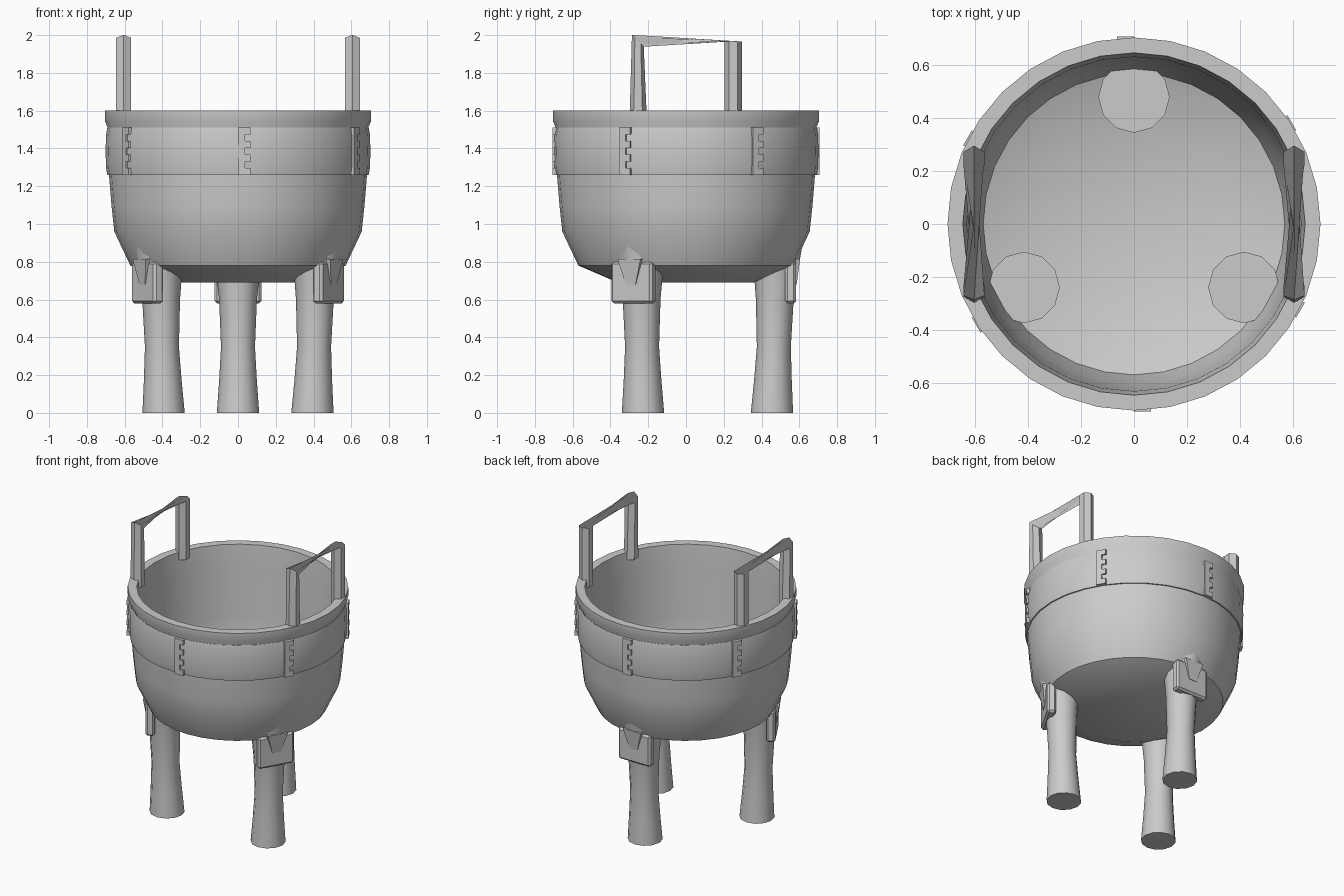
import bpy, bmesh, math
from mathutils import Matrix, Vector

if "Cube" in bpy.data.objects:
    bpy.data.objects.remove(bpy.data.objects["Cube"])


def finish(bm, name, angle=35, bevel=0):
    bmesh.ops.remove_doubles(bm, verts=bm.verts, dist=1e-5)
    bmesh.ops.recalc_face_normals(bm, faces=bm.faces)
    me = bpy.data.meshes.new(name)
    bm.to_mesh(me)
    bm.free()
    ob = bpy.data.objects.new(name, me)
    bpy.context.collection.objects.link(ob)
    if bevel:
        mod = ob.modifiers.new("bevel", 'BEVEL')
        mod.width, mod.segments = bevel, 1
    if angle:
        bpy.ops.object.select_all(action='DESELECT')
        bpy.context.view_layer.objects.active = ob
        ob.select_set(True)
        bpy.ops.object.shade_smooth_by_angle(angle=math.radians(angle))
    return ob


def lathe(name, profile, n=32, closed=False):
    bm = bmesh.new()
    vs = [bm.verts.new((r, 0, z)) for r, z in profile]
    pairs = list(zip(vs, vs[1:])) + ([(vs[-1], vs[0])] if closed else [])
    edges = [bm.edges.new(p) for p in pairs]
    bmesh.ops.spin(bm, geom=vs + edges, cent=(0, 0, 0), axis=(0, 0, 1),
                   angle=2 * math.pi, steps=n, use_merge=True)
    return finish(bm, name)


def loft(name, rings, angle=0, bevel=0):
    """Skin consecutive vertex rings and cap both ends."""
    bm = bmesh.new()
    rv = [[bm.verts.new(p) for p in ring] for ring in rings]
    n = len(rv[0])
    for a, b in zip(rv, rv[1:]):
        for i in range(n):
            j = (i + 1) % n
            bm.faces.new((a[i], a[j], b[j], b[i]))
    bm.faces.new(rv[0])
    bm.faces.new(rv[-1])
    return finish(bm, name, angle, bevel)


def circle(cx, cy, z, r, n, start=0.0):
    return [(cx + r * math.cos(start + 2 * math.pi * i / n),
             cy + r * math.sin(start + 2 * math.pi * i / n), z) for i in range(n)]


def rect(x0, x1, w, z):
    return [(x0, -w, z), (x1, -w, z), (x1, w, z), (x0, w, z)]


def turn(ob, deg):
    ob.matrix_world = Matrix.Rotation(math.radians(deg), 4, 'Z')


# Hollow bowl with everted lip
lathe("bowl", [(0, .69), (.36, .69), (.57, .78), (.655, .96), (.67, 1.1), (.683, 1.26),
               (.69, 1.51), (.705, 1.545), (.705, 1.60), (.647, 1.60), (.632, 1.45),
               (.62, 1.1), (.605, .96), (.57, .81), (.36, .73), (0, .72)])

# Raised decorative band
lathe("band", [(.67, 1.26), (.692, 1.26), (.699, 1.30), (.701, 1.385),
               (.699, 1.47), (.692, 1.51), (.67, 1.51)], closed=True)

# Three legs, each with a mask plate and a nose wedge
for k, deg in enumerate((-30, 90, 210)):
    prof = [(.455, .112, 0), (.46, .10, .17), (.465, .09, .35), (.47, .10, .60),
            (.475, .115, .74), (.48, .135, .88)]
    leg = loft(f"leg_{k}", [circle(c, 0, z, r, 12) for c, r, z in prof], 40)
    mask = loft(f"leg_mask_{k}", [rect(.525, .583, .125, .58), rect(.525, .583, .125, .80)],
                0, .013)
    nose = loft(f"mask_nose_{k}", [rect(.54, .586, .03, .68), rect(.54, .604, .07, .815)])
    for ob in (leg, mask, nose):
        turn(ob, deg)

# Six notched flanges round the band
step = .25 / 7
outline = [(0, 1.51), (0, 1.26)]
for i in range(7):
    y = .065 if i % 2 == 0 else .038
    outline += [(y, 1.26 + i * step), (y, 1.26 + (i + 1) * step)]
for k in range(6):
    turn(loft(f"flange_{k}", [[(x, y, z) for y, z in outline] for x in (.67, .708)]),
         -90 + 60 * k)

# Two upright handles: hexagonal bar, mitred at front, half-twisted across the top
for side, sx in (("left", -1), ("right", 1)):
    cx = sx * .605
    front = circle(cx, -.253, 1.55, .046, 6, math.pi / 2)
    mitre = [(x, -.255 + (y + .253) * .68, 1.97 - (y + .253) * .68)
             for x, y, z in front]
    back_top = circle(cx, .25, 1.966, .046, 6, math.pi / 2)
    back_low = circle(cx, .25, 1.55, .046, 6, math.pi / 2)
    twist = lambda r: r[3:] + r[:3]
    loft(f"handle_{side}", [front, mitre, twist(back_top), twist(back_low)])
